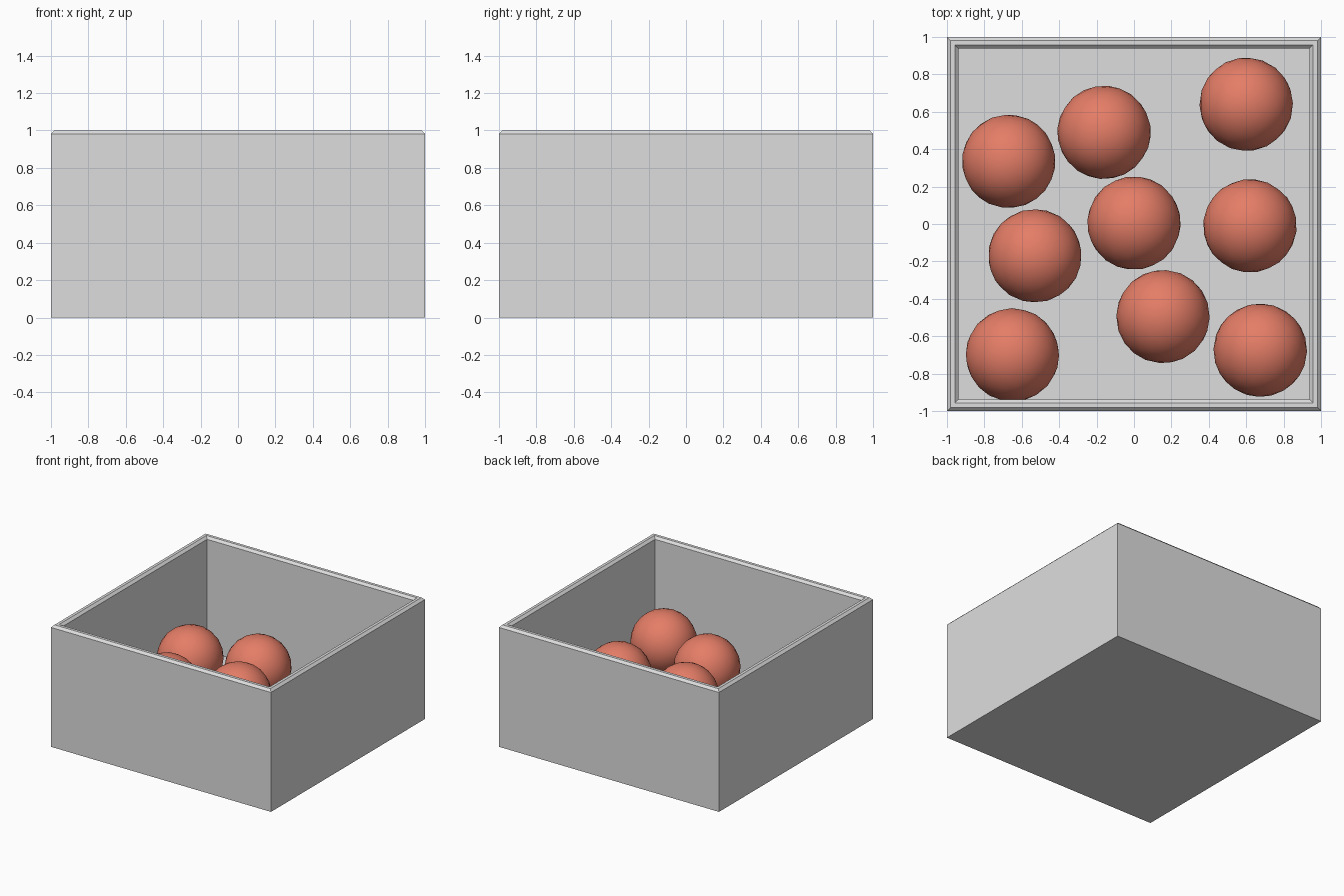
import bpy, bmesh, random
from mathutils import Euler

if "Cube" in bpy.data.objects:
    bpy.data.objects.remove(bpy.data.objects["Cube"])

random.seed(4)


def material(name, rgb):
    m = bpy.data.materials.new(name)
    m.diffuse_color = (*rgb, 1.0)
    m.use_nodes = True
    m.node_tree.nodes["Principled BSDF"].inputs["Base Color"].default_value = m.diffuse_color
    return m


grey = material("box grey", (0.73, 0.73, 0.73))
red = material("ball coral red", (0.78, 0.205, 0.135))


def add_object(name, bm, mat, smooth=False):
    bmesh.ops.recalc_face_normals(bm, faces=bm.faces)
    for f in bm.faces:
        f.smooth = smooth
    me = bpy.data.meshes.new(name)
    bm.to_mesh(me)
    bm.free()
    me.materials.append(mat)
    ob = bpy.data.objects.new(name, me)
    bpy.context.collection.objects.link(ob)
    return ob


# open box: square rings from outer bottom, over the chamfered rim, to inner floor
FLOOR = 0.062
profile = [(1.0, 0.0), (1.0, 0.981), (0.981, 1.0),
           (0.957, 1.0), (0.938, 0.981), (0.938, FLOOR)]
bm = bmesh.new()
rings = [[bm.verts.new((sx * r, sy * r, z))
          for sx, sy in ((-1, -1), (1, -1), (1, 1), (-1, 1))] for r, z in profile]
for a, b in zip(rings, rings[1:]):
    for i in range(4):
        j = (i + 1) % 4
        bm.faces.new((a[i], a[j], b[j], b[i]))
bm.faces.new(rings[0][::-1])
bm.faces.new(rings[-1])
add_object("open_box", bm, grey)

# balls resting on the floor, each turned differently
RADIUS = 0.25
spots = [(-0.67, 0.335), (-0.16, 0.49), (0.60, 0.64),
         (0.0, 0.005), (0.62, -0.01), (-0.53, -0.17),
         (-0.65, -0.70), (0.155, -0.495), (0.675, -0.675)]
for n, (x, y) in enumerate(spots, 1):
    bm = bmesh.new()
    bmesh.ops.create_icosphere(bm, subdivisions=3, radius=RADIUS)
    ball = add_object(f"ball_{n}", bm, red, smooth=True)
    ball.location = (x, y, FLOOR + RADIUS)
    ball.rotation_euler = Euler([random.uniform(0, 3) for _ in range(3)])
